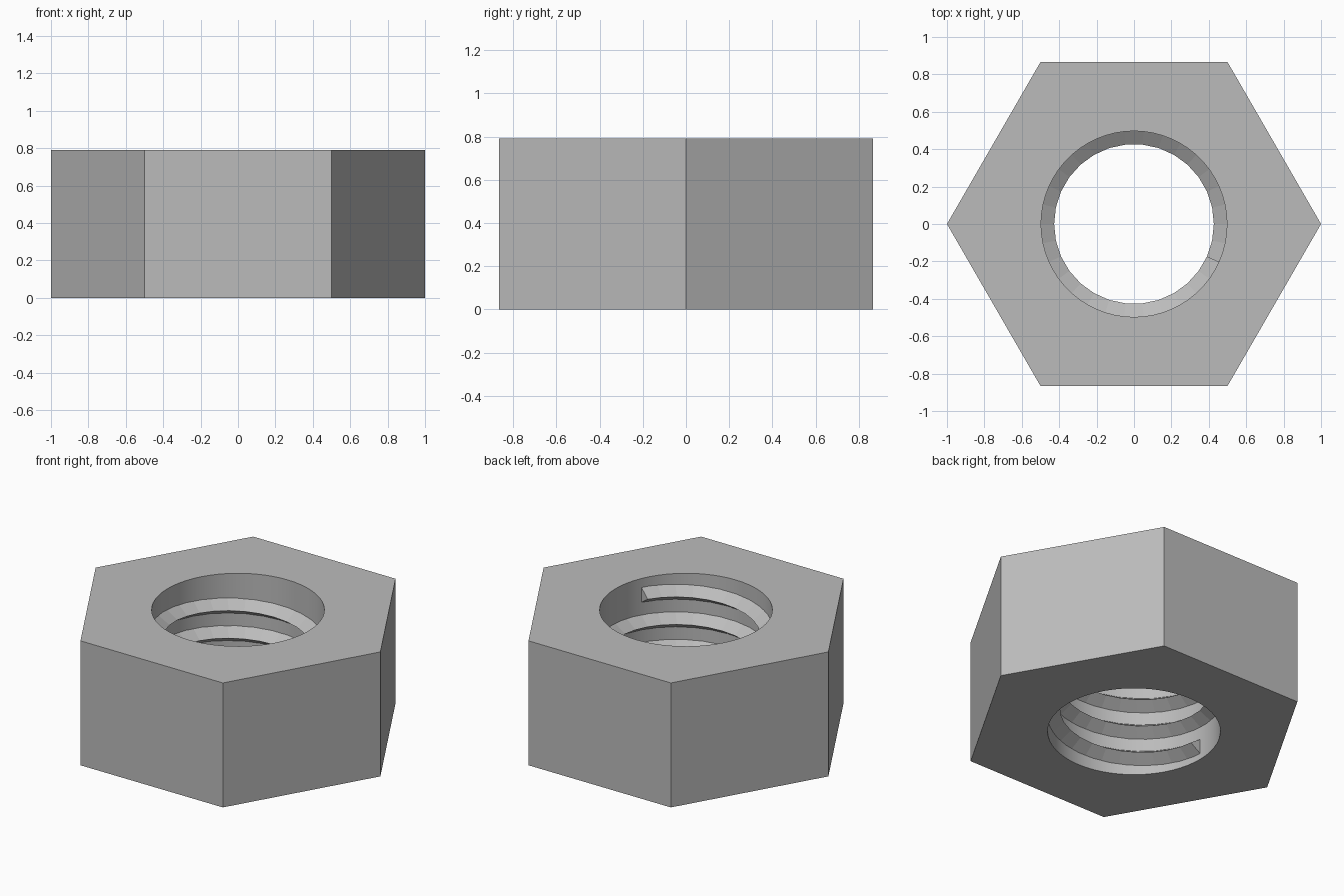
import bpy
import bmesh
from math import cos, sin, pi, radians

HEIGHT = 0.79
HOLE_R = 0.497
CREST_R = 0.427
ROOT_R = 0.505       # slightly buried in the bore wall
PITCH = 0.175
HALF_BASE = 0.052
STEPS_PER_TURN = 30
THREAD_STEPS = 103

cube = bpy.data.objects.get("Cube")
if cube:
    bpy.data.objects.remove(cube, do_unlink=True)

steel = bpy.data.materials.new("steel grey")
steel.use_nodes = True
colour = (0.5, 0.5, 0.5, 1)
steel.diffuse_color = colour
steel.node_tree.nodes["Principled BSDF"].inputs["Base Color"].default_value = colour


def add_object(name, bm):
    bmesh.ops.recalc_face_normals(bm, faces=bm.faces[:])
    mesh = bpy.data.meshes.new(name)
    bm.to_mesh(mesh)
    bm.free()
    mesh.materials.append(steel)
    obj = bpy.data.objects.new(name, mesh)
    bpy.context.collection.objects.link(obj)
    return obj


def ring(bm, radius, sides):
    verts = [bm.verts.new((radius * cos(2 * pi * i / sides),
                           radius * sin(2 * pi * i / sides), 0)) for i in range(sides)]
    return [bm.edges.new((verts[i - 1], verts[i])) for i in range(sides)]


# Hexagonal body with a round bore
bm = bmesh.new()
edges = ring(bm, 1, 6) + ring(bm, HOLE_R, 2 * STEPS_PER_TURN)
bmesh.ops.triangle_fill(bm, edges=edges, use_beauty=True, normal=(0, 0, 1))
top = bmesh.ops.extrude_face_region(bm, geom=bm.faces[:])["geom"]
bmesh.ops.translate(bm, vec=(0, 0, HEIGHT),
                    verts=[v for v in top if isinstance(v, bmesh.types.BMVert)])
body = add_object("nut_body", bm)
bpy.context.view_layer.objects.active = body
body.select_set(True)
bpy.ops.object.shade_smooth_by_angle(angle=radians(20))

# Right-handed inner thread: a triangular ridge swept up a helix
bm = bmesh.new()
profile = [(ROOT_R, -HALF_BASE), (CREST_R, 0), (ROOT_R, HALF_BASE)]
sections = []
for i in range(THREAD_STEPS + 1):
    a = pi + 2 * pi * i / STEPS_PER_TURN
    z = 0.085 + PITCH * i / STEPS_PER_TURN
    sections.append([bm.verts.new((r * cos(a), r * sin(a), z + dz)) for r, dz in profile])
for low, high in zip(sections, sections[1:]):
    for k in range(3):
        bm.faces.new((low[k - 1], low[k], high[k], high[k - 1]))
bm.faces.new(sections[0])
bm.faces.new(sections[-1])
add_object("inner_thread", bm)
